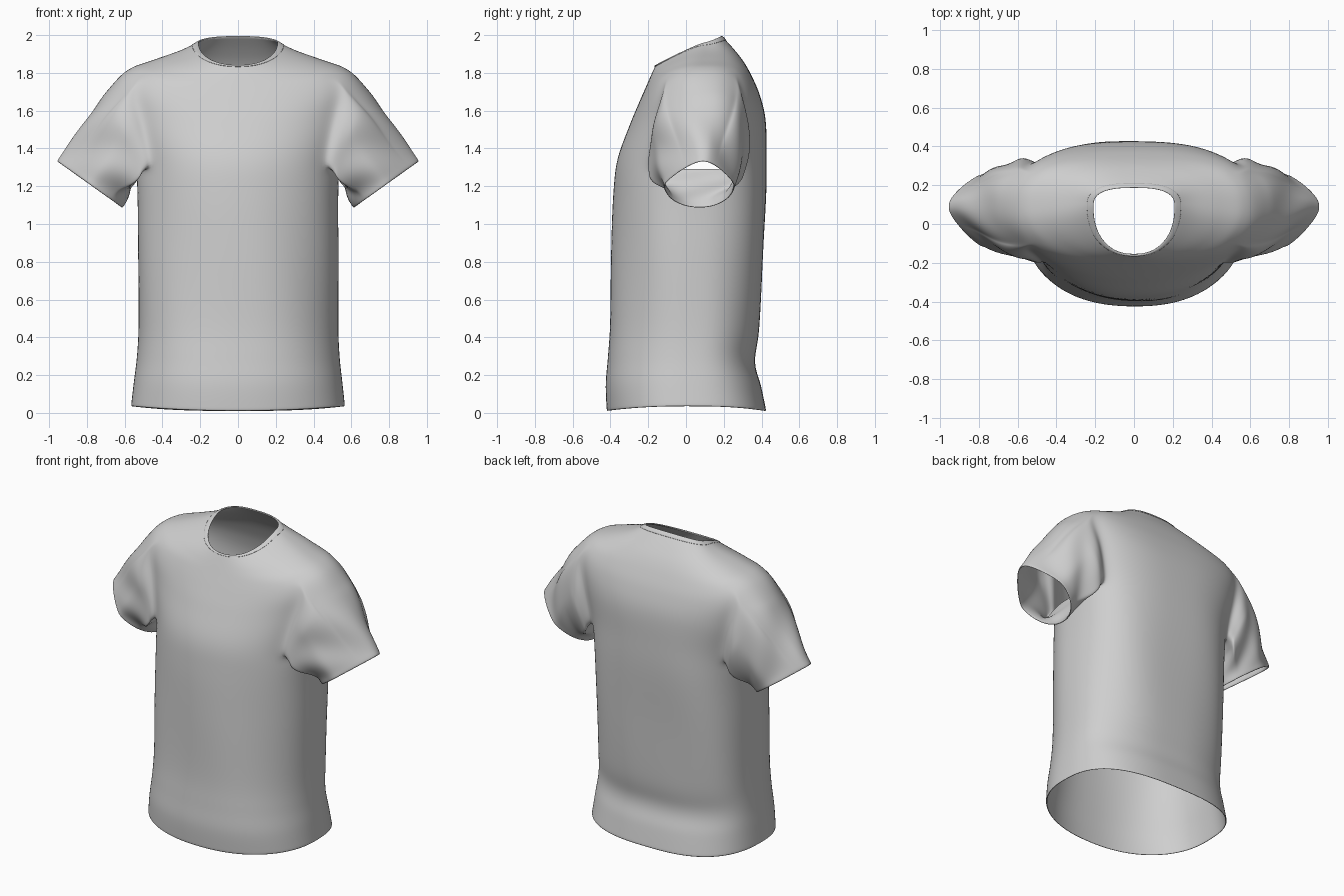
import bpy, bmesh, math
from mathutils import Vector

cube = bpy.data.objects.get("Cube")
if cube:
    bpy.data.objects.remove(cube)

N = 64        # columns around the body
STEP = 5      # rings between two key sections
ARM = 6       # armhole half width in columns

fabric = bpy.data.materials.new("light grey fabric")
fabric.use_nodes = True
grey = (0.62, 0.62, 0.62, 1)
fabric.diffuse_color = grey
fabric.node_tree.nodes["Principled BSDF"].inputs["Base Color"].default_value = grey

# Key sections: front y, front z, back y, back z, half width, side y, side z
SECTIONS = [
    (-.42, .01, .425, .01, .567, 0, .035),
    (-.427, .15, .397, .14, .553, 0, .16),
    (-.416, .29, .364, .27, .537, .01, .30),
    (-.402, .48, .387, .45, .529, .02, .48),
    (-.393, .85, .412, .85, .531, .03, .85),
    (-.383, 1.15, .428, 1.15, .532, .04, 1.15),
    (-.363, 1.34, .428, 1.36, .545, .06, 1.34),
    (-.30, 1.52, .422, 1.55, .60, .08, 1.56),
    (-.25, 1.64, .392, 1.68, .64, .08, 1.72),
    (-.215, 1.72, .35, 1.78, .60, .08, 1.81),
    (-.193, 1.77, .305, 1.86, .45, .08, 1.868),
    (-.175, 1.81, .25, 1.93, .31, .085, 1.917),
    (-.16, 1.842, .19, 1.995, .213, .09, 1.96),
]
ARM_LOW, ARM_HIGH = 6 * STEP - 1, 9 * STEP


def spline(a, b, c, d, t):
    return tuple(.5 * (2*q + (r-p)*t + (2*p-5*q+4*r-s)*t*t + (3*q-p-3*r+s)*t**3)
                 for p, q, r, s in zip(a, b, c, d))


def section(i):
    k, t = divmod(i, STEP)
    pick = lambda j: SECTIONS[max(0, min(j, len(SECTIONS) - 1))]
    return spline(pick(k - 1), pick(k), pick(k + 1), pick(k + 2), t / STEP)


def ring(i, grow=0):
    yf, zf, yb, zb, w, ys, zs = section(i)
    # rings flatten into a tilted plane towards the neck
    bend = 2 - max(0, min(1, (i - 9 * STEP) / (3 * STEP)))
    pts = []
    for c in range(N):
        a = 2 * math.pi * c / N
        co, si = math.cos(a), math.sin(a)
        back = si > 0
        power = .74 if back else .9
        x = math.copysign(abs(co) ** power, co) * (w + grow)
        reach = (yb - ys if back else ys - yf) + grow
        y = ys + math.copysign(abs(si) ** power, si) * reach
        z = zs + ((zb if back else zf) - zs) * abs(si) ** bend
        # soft drape of the cloth below the chest
        drape = .006 * math.sin(5 * a + 3 * z) * math.sin(math.pi * min(z / 1.5, 1))
        pts.append(Vector((x * (1 + drape), y * (1 + 2 * drape), z)))
    return pts


def loft(bm, rows, skip=None):
    n = len(rows[0])
    for i in range(len(rows) - 1):
        for c in range(n):
            if skip and skip(i, c):
                continue
            d = (c + 1) % n
            bm.faces.new((rows[i][c], rows[i][d], rows[i+1][d], rows[i+1][c]))


def finish(bm, name, thickness):
    bmesh.ops.recalc_face_normals(bm, faces=bm.faces)
    mesh = bpy.data.meshes.new(name)
    bm.to_mesh(mesh)
    bm.free()
    mesh.materials.append(fabric)
    ob = bpy.data.objects.new(name, mesh)
    bpy.context.collection.objects.link(ob)
    solid = ob.modifiers.new("thickness", "SOLIDIFY")
    solid.thickness = thickness
    sub = ob.modifiers.new("smooth", "SUBSURF")
    sub.levels = sub.render_levels = 1
    mesh.shade_smooth()


# Body with two armholes left open
bm = bmesh.new()
count = (len(SECTIONS) - 1) * STEP + 1
rows = [[bm.verts.new(p) for p in ring(i)] for i in range(count)]


def in_armhole(i, c):
    if not ARM_LOW <= i < ARM_HIGH:
        return False
    c = (c + N // 4) % N - N // 4
    return -ARM <= c < ARM or -ARM <= c - N // 2 < ARM


loft(bm, rows, in_armhole)


# Sleeves swept from each armhole to a teardrop cuff
def sleeve(side):
    col = lambda c: (c if side > 0 else N // 2 - c) % N
    edge = [rows[ARM_LOW][col(c)] for c in range(-ARM, ARM)]
    edge += [rows[i][col(ARM)] for i in range(ARM_LOW, ARM_HIGH)]
    edge += [rows[ARM_HIGH][col(c)] for c in range(ARM, -ARM, -1)]
    edge += [rows[i][col(-ARM)] for i in range(ARM_HIGH, ARM_LOW, -1)]
    middle = Vector((side * .785, .07, 1.208))
    up = Vector((side * .815, 0, .58))
    steps = 16
    loops = [edge] + [[] for _ in range(steps)]
    for v in edge:
        p = v.co.copy()
        th = math.atan2((p.z - 1.57) / .25, (p.y - .09) / .22)
        co, si = math.cos(th), math.sin(th)
        high = max(si, 0)
        width = .19 * (1 - .45 * high)
        out = Vector((0, co * width + .02 * high, 0)) + up * si * .215
        q = middle + out
        # the underarm hangs straighter than the shoulder
        mix = (1 + si) / 2
        pull = .25 + .15 * mix
        lean = Vector((side * (.3 + .45 * mix), 0, .15 * mix - .8)) * pull
        lean.y = co * .3
        end = Vector((side * .58, 0, -.81)) * pull
        for k in range(1, steps + 1):
            t = k / steps
            pos = (p * (2*t**3 - 3*t*t + 1) + lean * (t**3 - 2*t*t + t)
                   + q * (3*t*t - 2*t**3) + end * (t**3 - t*t))
            # gathered folds on the front and back of the sleeve
            fold = math.sin(4 * th + 10 * t) * math.sin(math.pi * t)
            pos += out * fold * .06 * (.3 + .7 * abs(co))
            loops[k].append(bm.verts.new(pos))
    loft(bm, loops)
    return [v for loop in loops[:4] for v in loop]


soften = sleeve(1) + sleeve(-1)
around = {v for s in soften for e in s.link_edges for v in e.verts}
for _ in range(4):
    bmesh.ops.smooth_vert(bm, verts=list(around), factor=.5,
                          use_axis_x=True, use_axis_y=True, use_axis_z=True)
finish(bm, "shirt_body", .008)

# Collar band, slightly raised around the neck
bm = bmesh.new()
last = count - 1
band = [ring(last - 2, -.002), ring(last - 2, .004), ring(last - 1, .005),
        ring(last, .004), ring(last, -.004)]
loft(bm, [[bm.verts.new(p) for p in r] for r in band])
finish(bm, "collar_band", .003)
